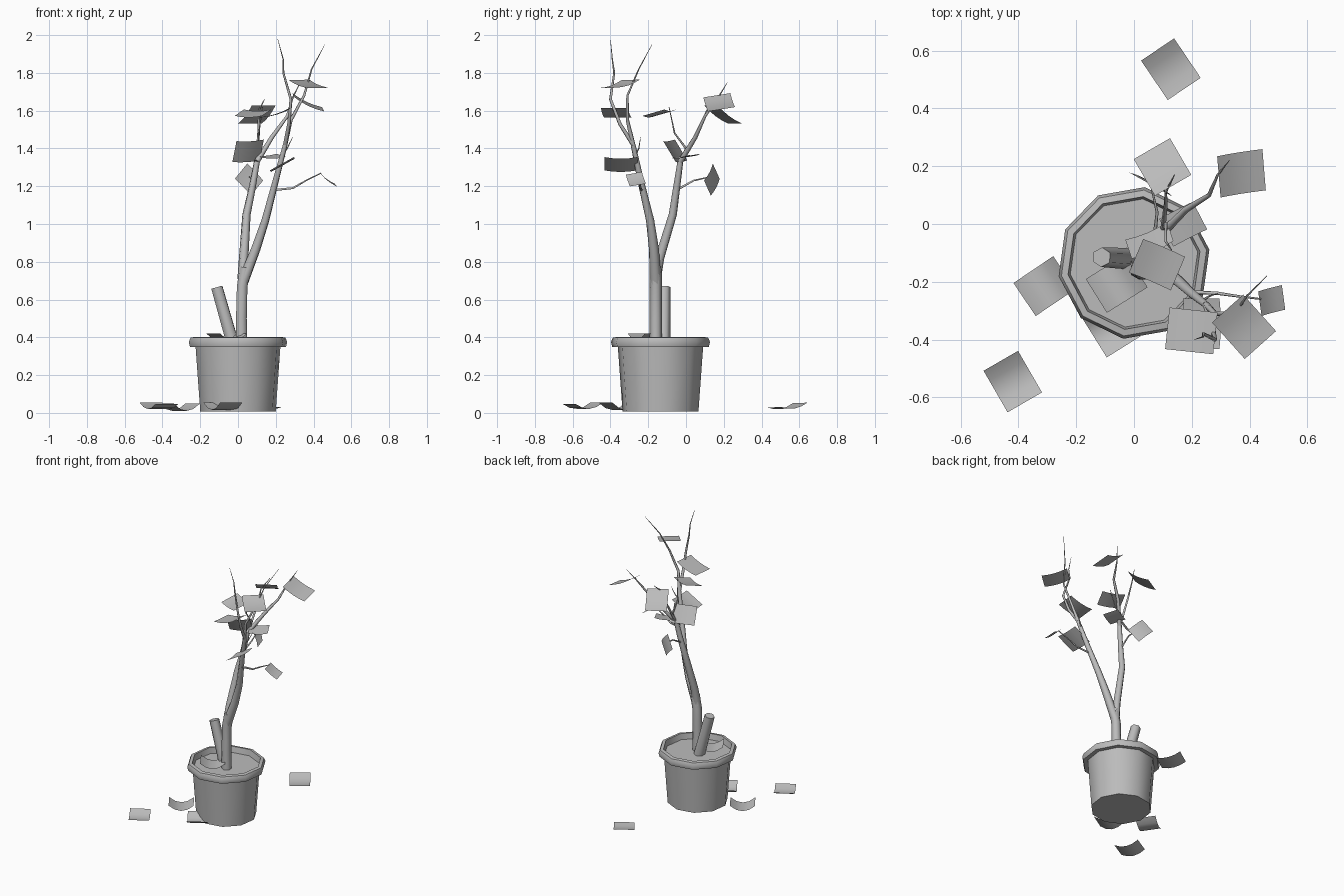
import bpy, bmesh
from math import radians, sin, cos, tau
from mathutils import Vector, Matrix

cube = bpy.data.objects.get("Cube")
if cube:
    bpy.data.objects.remove(cube, do_unlink=True)

# One plain grey for everything
grey = bpy.data.materials.new("plain grey")
grey.use_nodes = True
colour = (0.5, 0.5, 0.5, 1)
grey.diffuse_color = colour
grey.node_tree.nodes["Principled BSDF"].inputs["Base Color"].default_value = colour


def add_object(name, data):
    obj = bpy.data.objects.new(name, data)
    bpy.context.scene.collection.objects.link(obj)
    data.materials.append(grey)
    return obj


def finish(name, bm, sharp_angle):
    mesh = bpy.data.meshes.new(name)
    bm.to_mesh(mesh)
    bm.free()
    obj = add_object(name, mesh)
    bpy.ops.object.select_all(action="DESELECT")
    obj.select_set(True)
    bpy.context.view_layer.objects.active = obj
    bpy.ops.object.shade_smooth_by_angle(angle=radians(sharp_angle))
    return obj


def lathe(name, profile, centre, sides, turn):
    """Spin a profile of (radius, height) into a ten-sided shell with flat ends."""
    bm = bmesh.new()
    rings = []
    for radius, height in profile:
        angles = [radians(turn) + tau * i / sides for i in range(sides)]
        rings.append([bm.verts.new((centre[0] + radius * cos(a),
                                    centre[1] + radius * sin(a), height))
                      for a in angles])
    for low, high in zip(rings, rings[1:]):
        for i in range(sides):
            j = (i + 1) % sides
            bm.faces.new((low[i], low[j], high[j], high[i]))
    bm.faces.new(reversed(rings[0]))
    bm.faces.new(rings[-1])
    return finish(name, bm, 50)


def branch(name, points, start, end):
    """Six-sided tube along the points, tapering from start to end radius."""
    curve = bpy.data.curves.new(name, "CURVE")
    curve.dimensions = "3D"
    curve.bevel_depth = 1
    curve.bevel_resolution = 1
    curve.use_fill_caps = True
    spline = curve.splines.new("POLY")
    spline.points.add(len(points) - 1)
    for i, (point, co) in enumerate(zip(spline.points, points)):
        point.co = (*co, 1)
        point.radius = start + (end - start) * i / (len(points) - 1)
    spline.use_smooth = True
    obj = add_object(name, curve)
    bpy.ops.object.select_all(action="DESELECT")
    obj.select_set(True)
    bpy.context.view_layer.objects.active = obj
    bpy.ops.object.convert(target="MESH")
    bpy.ops.object.shade_smooth_by_angle(angle=radians(65))


def leaf(name, centre, heading, pitch, roll, scale=1, bend=0.005):
    """Thin rectangular sheet, curled upward along its length by bend."""
    bm = bmesh.new()
    bmesh.ops.create_grid(bm, x_segments=4, y_segments=1, size=0.5)
    for v in bm.verts:
        curl = bend * (4 * v.co.x ** 2 - 0.5) * 2
        v.co = Vector((v.co.x * 0.175, v.co.y * 0.145, curl)) * scale
    turn = (Matrix.Rotation(radians(heading), 4, "Z")
            @ Matrix.Rotation(radians(-pitch), 4, "Y")
            @ Matrix.Rotation(radians(roll), 4, "X"))
    bm.transform(Matrix.Translation(centre) @ turn)
    finish(name, bm, 60)


# Pot with its rolled rim, closed by the soil
lathe("pot", [(0.203, 0.008), (0.228, 0.35), (0.258, 0.35), (0.265, 0.375),
              (0.255, 0.398), (0.232, 0.402), (0.224, 0.36)], (0, -0.135), 10, 10)

# Cut stump and trunk
branch("stump", [(-0.02, -0.12, 0.34), (-0.112, -0.115, 0.665)], 0.037, 0.034)
branch("trunk", [(0.02, -0.16, 0.34), (0.018, -0.16, 0.5), (0.022, -0.16, 0.67),
                 (0.04, -0.16, 0.77)], 0.033, 0.032)

# Front limb, forking into two thin tips
branch("front_limb", [(0.025, -0.16, 0.69), (0.095, -0.17, 0.87), (0.145, -0.19, 1.02),
                      (0.2, -0.24, 1.23), (0.25, -0.28, 1.42)], 0.031, 0.013)
branch("front_limb_inner_tip", [(0.25, -0.28, 1.42), (0.27, -0.35, 1.53),
                                (0.28, -0.4, 1.66), (0.24, -0.38, 1.8),
                                (0.24, -0.39, 1.87), (0.21, -0.4, 1.98)], 0.012, 0.001)
branch("front_limb_outer_tip", [(0.25, -0.28, 1.42), (0.28, -0.31, 1.55),
                                (0.35, -0.31, 1.68), (0.39, -0.25, 1.82),
                                (0.46, -0.18, 1.95)], 0.012, 0.001)
branch("front_side_twig", [(0.19, -0.235, 1.18), (0.29, -0.24, 1.19),
                           (0.36, -0.25, 1.23), (0.44, -0.26, 1.27)], 0.007, 0.003)
branch("front_small_twig", [(0.23, -0.27, 1.36), (0.26, -0.25, 1.4),
                            (0.29, -0.24, 1.46)], 0.006, 0.001)

# Back limb with its own fork and twig
branch("back_limb", [(0.025, -0.16, 0.71), (0.03, -0.14, 0.82), (0.045, -0.07, 1.05),
                     (0.075, -0.05, 1.19), (0.1, -0.03, 1.33)], 0.029, 0.016)
branch("back_limb_tip", [(0.1, -0.03, 1.33), (0.18, 0.05, 1.46), (0.26, 0.1, 1.57),
                         (0.29, 0.17, 1.67), (0.33, 0.22, 1.75)], 0.015, 0.001)
branch("back_limb_upper_twig", [(0.1, -0.02, 1.34), (0.11, 0, 1.4), (0.11, -0.06, 1.48),
                                (0.13, -0.09, 1.62)], 0.009, 0.002)
branch("back_limb_rear_twig", [(0.1, -0.02, 1.34), (0.11, 0.07, 1.5), (0.11, 0.11, 1.6),
                               (0.14, 0.17, 1.66)], 0.009, 0.002)
branch("back_side_twig", [(0.07, -0.05, 1.18), (0.08, 0.04, 1.23),
                          (0.06, 0.13, 1.25)], 0.007, 0.003)

# Leaves on the tree: centre, heading, pitch, roll, scale
tree_leaves = [
    ((0.1, 0.195, 1.575), -60, 33, 0, 1),
    ((0.37, 0.176, 1.64), 9, -25, 10, 1),
    ((0.08, -0.14, 1.585), -23, 0, 15, 0.9),
    ((0.2, -0.37, 1.585), -6, 17, 0, 1),
    ((0.38, -0.355, 1.737), -48, -14, 1, 1),
    ((0.475, -0.265, 1.235), 15, -36, 12, 0.6),
    ((0.235, -0.345, 1.315), 90, 0, -29, 1),
    ((0.055, -0.06, 1.385), 23, 3, -58, 0.9),
    ((0.17, 0, 1.357), 27, 3, 8, 0.75),
    ((0.06, 0.14, 1.235), -29, -43, 90, 0.75),
]
for i, (centre, heading, pitch, roll, scale) in enumerate(tree_leaves):
    leaf(f"tree_leaf_{i + 1}", centre, heading, pitch, roll, scale)

# Curled leaves lying on the ground and on the soil
fallen_leaves = [
    ((0.127, 0.537, 0.032), -56, -8, 1, 0.01),
    ((-0.31, -0.215, 0.03), 34, 0, 0, 0.02),
    ((-0.42, -0.545, 0.036), -60, -3, 0, 0.015),
    ((-0.08, -0.355, 0.035), -58, 0, 0, 0.02),
    ((-0.06, -0.205, 0.4), 32, 0, 0, 0.02),
]
for i, (centre, heading, pitch, roll, bend) in enumerate(fallen_leaves):
    leaf(f"fallen_leaf_{i + 1}", centre, heading, pitch, roll, 0.95, bend)
